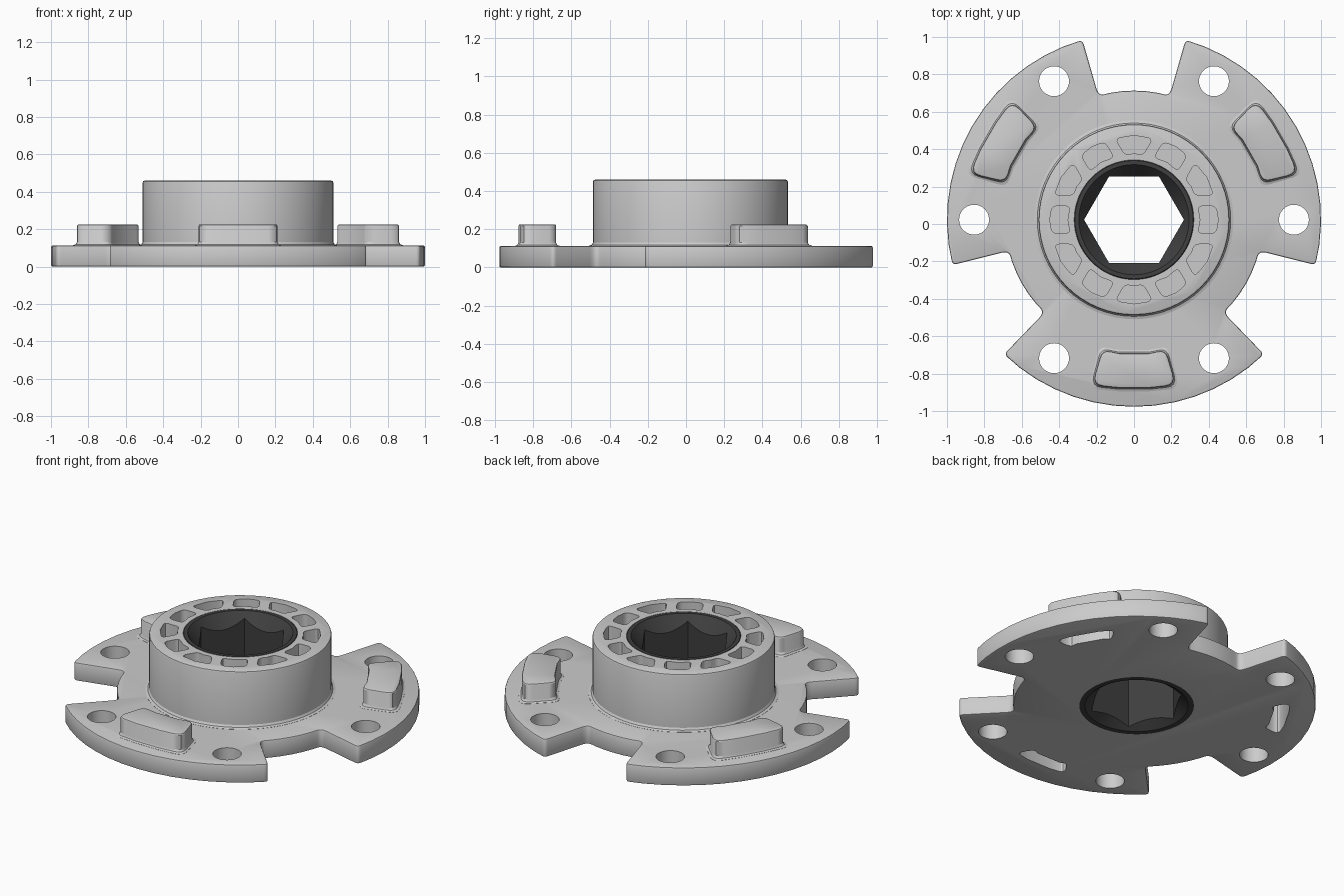
import bpy, bmesh
from math import sin, cos, radians, pi, hypot

if "Cube" in bpy.data.objects:
    bpy.data.objects.remove(bpy.data.objects["Cube"])

CY = 0.023          # hub centre sits slightly off y = 0


def polar(r, deg):
    return (r * cos(radians(deg)), r * sin(radians(deg)))


def circle(r, n, start=0):
    return [polar(r, start + 360 * i / n) for i in range(n)]


def rounded(pts, steps=4):
    """Round each (x, y, trim) corner whose trim is above zero."""
    out = []
    for i, (x, y, r) in enumerate(pts):
        if r <= 0:
            out.append((x, y))
            continue
        ends = []
        for qx, qy, _ in (pts[i - 1], pts[(i + 1) % len(pts)]):
            d = hypot(qx - x, qy - y)
            t = min(r, d * 0.45) / d
            ends.append((x + (qx - x) * t, y + (qy - y) * t))
        (ax, ay), (bx, by) = ends
        for k in range(steps + 1):
            s = k / steps
            out.append(((1 - s) ** 2 * ax + 2 * s * (1 - s) * x + s * s * bx,
                        (1 - s) ** 2 * ay + 2 * s * (1 - s) * y + s * s * by))
    return out


def turn(pts, deg):
    c, s = cos(radians(deg)), sin(radians(deg))
    return [(x * c - y * s, x * s + y * c) for x, y in pts]


def loft(name, rings):
    """Closed solid through a stack of (outline, z) rings."""
    bm = bmesh.new()
    rows = [[bm.verts.new((x, y + CY, z)) for x, y in pts] for pts, z in rings]
    n = len(rows[0])
    for a, b in zip(rows, rows[1:]):
        for i in range(n):
            j = (i + 1) % n
            bm.faces.new((a[i], a[j], b[j], b[i]))
    bm.faces.new(rows[0][::-1])
    bm.faces.new(rows[-1])
    bmesh.ops.recalc_face_normals(bm, faces=bm.faces)
    mesh = bpy.data.meshes.new(name)
    bm.to_mesh(mesh)
    bm.free()
    ob = bpy.data.objects.new(name, mesh)
    bpy.context.collection.objects.link(ob)
    return ob


def activate(ob):
    bpy.ops.object.select_all(action='DESELECT')
    ob.select_set(True)
    bpy.context.view_layer.objects.active = ob


def apply(ob, mod):
    activate(ob)
    bpy.ops.object.modifier_apply(modifier=mod.name)


def cut(ob, cutters):
    for c in cutters:
        mod = ob.modifiers.new("cut", 'BOOLEAN')
        mod.operation, mod.solver, mod.object = 'DIFFERENCE', 'EXACT', c
        apply(ob, mod)


def smooth(ob, deg=30):
    activate(ob)
    bpy.ops.object.shade_smooth_by_angle(angle=radians(deg))


# flange plate: three 88 degree sectors with notches between them
outline = []
for mid in (30, 150, 270):
    outline.append((*polar(0.69, mid - 44), 0.04))
    outline.append((*polar(1.0, mid - 44), 0.025))
    outline += [(*polar(1.0, mid - 44 + 88 * k / 14), 0) for k in range(1, 14)]
    outline.append((*polar(1.0, mid + 44), 0.025))
    outline.append((*polar(0.69, mid + 44), 0.04))
    outline += [(*polar(0.69, mid + 44 + 32 * k / 6), 0) for k in range(1, 6)]
outline = rounded(outline)
flange = loft("flange_plate", [(outline, 0), (outline, 0.112)])
bev = flange.modifiers.new("edge", 'BEVEL')
bev.width, bev.segments, bev.limit_method = 0.008, 2, 'ANGLE'
bev.angle_limit = radians(60)
apply(flange, bev)

# bolt holes and centre bore
bore = loft("bore_cutter", [(circle(0.32, 64), -0.1), (circle(0.32, 64), 0.6)])
holes = []
for k in range(6):
    hx, hy = polar(0.855, 60 * k)
    ring = [(x + hx, y + hy) for x, y in circle(0.08, 32)]
    holes.append(loft("hole_cutter", [(ring, -0.1), (ring, 0.3)]))


def lug_outline(d, deg):
    pts = [(0.695 - d, -0.17 - d, 0.045), (0.885 + d, -0.225 - d, 0.06),
           (0.90 + d, -0.08, 0), (0.90 + d, 0.08, 0),
           (0.885 + d, 0.225 + d, 0.06), (0.695 - d, 0.17 + d, 0.045),
           (0.714 - d, 0.08, 0), (0.714 - d, -0.08, 0)]
    return turn(rounded(pts), deg)


# raised lugs, hollow from below
lug_cutters = []
for k, deg in enumerate((30, 150, 270)):
    profile = [(0.018, 0.10), (0.018, 0.113), (0.006, 0.118), (0, 0.13),
               (0, 0.217), (-0.003, 0.223), (-0.009, 0.226)]
    lug = loft(f"lug_{k + 1}", [(lug_outline(d, deg), z) for d, z in profile])
    core = lug_outline(-0.05, deg)
    cutter = loft("lug_cutter", [(core, -0.1), (core, 0.175)])
    cut(lug, [cutter])
    smooth(lug)
    lug_cutters.append(cutter)

cut(flange, [bore] + holes + lug_cutters)
smooth(flange)

# hub with base fillet and rounded rim
hub = loft("hub", [(circle(r, 64), z) for r, z in (
    (0.532, 0.10), (0.532, 0.113), (0.517, 0.118), (0.51, 0.13),
    (0.51, 0.448), (0.507, 0.456), (0.498, 0.46))])

# twelve lightening pockets, alternately wide outside and wide inside
pockets = []
for k in range(12):
    inner, outer = ((12, 9.5), (8, 13))[k % 2]
    pts = [(*polar(0.35, -inner), 0.025), (*polar(0.445, -outer), 0.03),
           (*polar(0.45, 0), 0), (*polar(0.445, outer), 0.03),
           (*polar(0.35, inner), 0.025), (*polar(0.355, 0), 0)]
    ring = turn(rounded(pts), 30 * k)
    pockets.append(loft("pocket_cutter", [(ring, 0.2), (ring, 0.6)]))
cut(hub, [bore] + pockets)
smooth(hub)

# dark insert with a hexagonal socket and conical lead-ins
insert = loft("hex_insert", [(circle(r, 64), z) for r, z in (
    (0.32, 0), (0.32, 0.457), (0.316, 0.461))])
hexagon = circle(0.267, 6)
socket = loft("socket_cutter", [(hexagon, -0.1), (hexagon, 0.6)])
lead_top = loft("lead_top", [(circle(0.22, 64), 0.365), (circle(0.295, 64), 0.4615)])
lead_base = loft("lead_base", [(circle(0.29, 64), -0.001), (circle(0.22, 64), 0.05)])
cut(insert, [socket, lead_top, lead_base])
smooth(insert)
dark = bpy.data.materials.new("dark_insert")
dark.diffuse_color = (0.05, 0.05, 0.05, 1)
dark.use_nodes = True
dark.node_tree.nodes["Principled BSDF"].inputs["Base Color"].default_value = dark.diffuse_color
insert.data.materials.clear()
insert.data.materials.append(dark)

# remove the cutters
for c in [bore, socket, lead_top, lead_base] + holes + lug_cutters + pockets:
    bpy.data.objects.remove(c, do_unlink=True)
